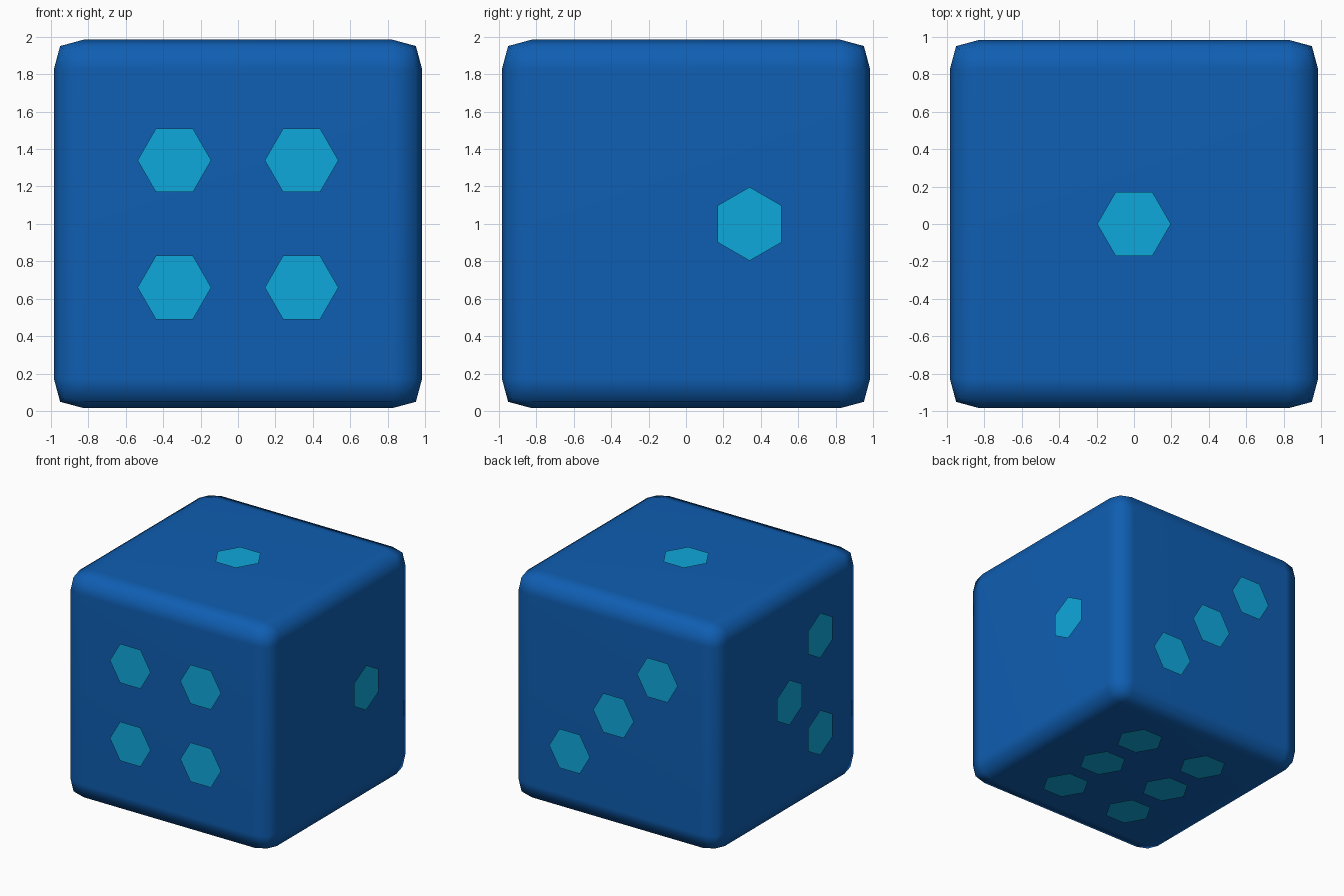
import bpy, math
from mathutils import Vector

if "Cube" in bpy.data.objects:
    bpy.data.objects.remove(bpy.data.objects["Cube"])


def material(name, color):
    m = bpy.data.materials.new(name)
    m.diffuse_color = (*color, 1)
    m.use_nodes = True
    m.node_tree.nodes["Principled BSDF"].inputs["Base Color"].default_value = m.diffuse_color
    return m


blue = material("deep_blue", (0.0048, 0.112, 0.445))
cyan = material("bright_cyan", (0.0048, 0.392, 0.716))

# Rounded cube body
bpy.ops.mesh.primitive_cube_add(size=1.97, location=(0, 0, 1))
body = bpy.context.object
body.name = "die_body"
body.data.materials.append(blue)
bpy.ops.object.shade_smooth()
bevel = body.modifiers.new("rounded_edges", 'BEVEL')
bevel.width = 0.16
bevel.segments = 2
bevel.profile = 0.62
normals = body.modifiers.new("flat_sides", 'WEIGHTED_NORMAL')
normals.keep_sharp = True


# Flat hexagonal pips hovering just off each side
def add_pips(name, normal, centres, radius=0.197):
    n = Vector(normal)
    u = Vector((0, 0, 1)) if abs(n.x) > 0.5 else Vector((1, 0, 0))
    v = n.cross(u)
    verts, faces = [], []
    for c in centres:
        start = len(verts)
        for k in range(6):
            a = k * math.pi / 3
            verts.append(Vector(c) + radius * (math.cos(a) * u + math.sin(a) * v))
        faces.append(range(start, start + 6))
    mesh = bpy.data.meshes.new(name)
    mesh.from_pydata(verts, [], [tuple(f) for f in faces])
    mesh.materials.append(cyan)
    bpy.context.collection.objects.link(bpy.data.objects.new(name, mesh))


g, d, h = 0.34, 0.424, 0.48
add_pips("top_pip", (0, 0, 1), [(0, 0, 2)])
add_pips("front_pips", (0, -1, 0), [(x, -1, 1 + z) for x in (-g, g) for z in (-g, g)])
add_pips("back_pips", (0, 1, 0), [(-t, 1, 1 + t) for t in (-d, 0, d)])
add_pips("right_pip", (1, 0, 0), [(1, g, 1)])
add_pips("left_pips", (-1, 0, 0), [(-1, 0, 1), (-1, -d, 1 - d), (-1, -d, 1 + d)])
add_pips("bottom_pips", (0, 0, -1), [(x, y, 0) for x in (-g, g) for y in (-h, 0, h)])
